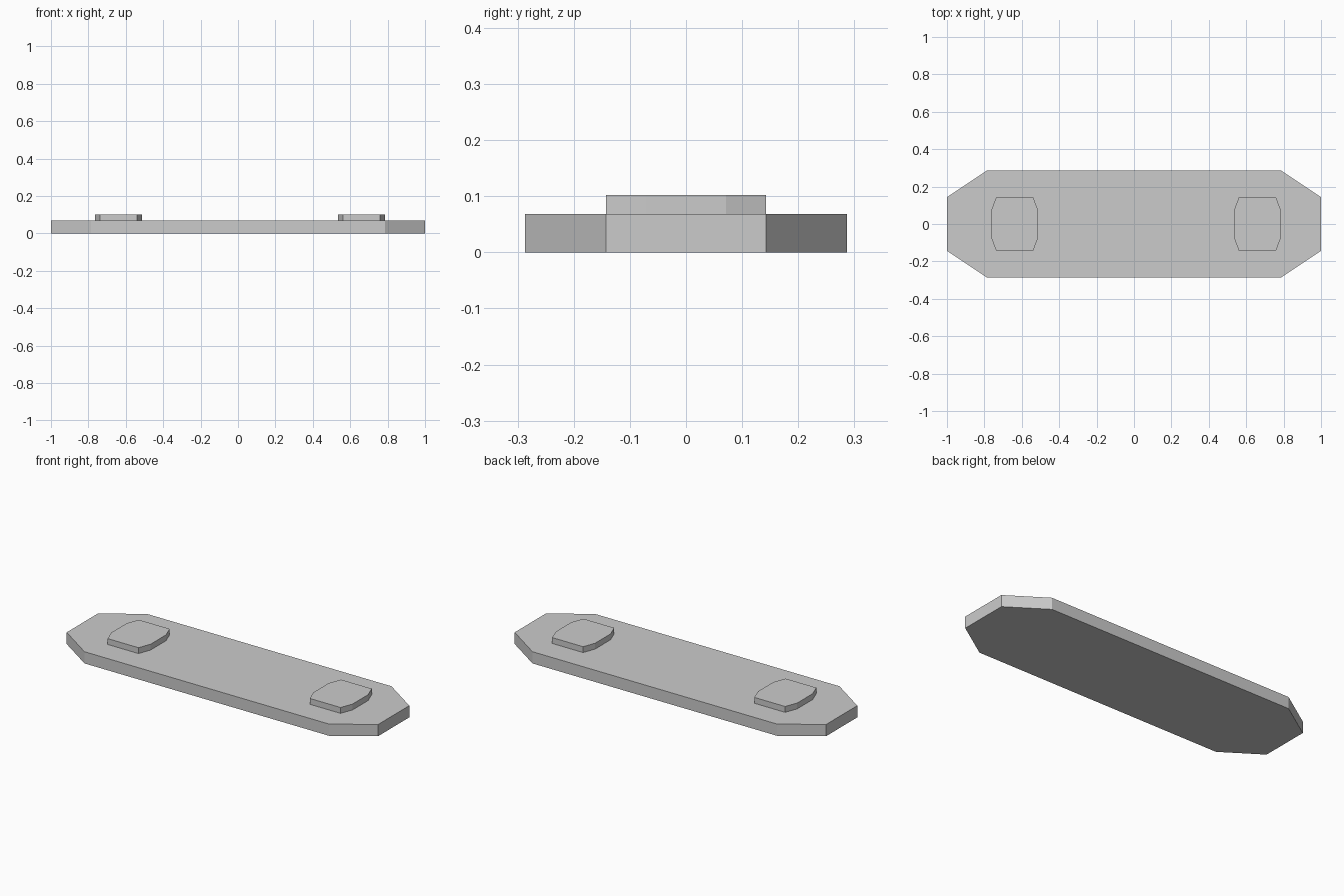
import bpy, bmesh

if "Cube" in bpy.data.objects:
    bpy.data.objects.remove(bpy.data.objects["Cube"])


def chamfered_slab(name, cx, half_x, half_y, inner_x, inner_y, z0, z1):
    """Extrude a rectangle with cut corners from z0 to z1."""
    quarter = [(half_x, inner_y), (inner_x, half_y)]
    half = quarter + [(-x, y) for x, y in reversed(quarter)]
    outline = half + [(-x, -y) for x, y in half]
    bm = bmesh.new()
    face = bm.faces.new([bm.verts.new((cx + x, y, z0)) for x, y in outline])
    ext = bmesh.ops.extrude_face_region(bm, geom=[face], use_keep_orig=True)
    top = [v for v in ext["geom"] if isinstance(v, bmesh.types.BMVert)]
    bmesh.ops.translate(bm, verts=top, vec=(0, 0, z1 - z0))
    bmesh.ops.recalc_face_normals(bm, faces=bm.faces)
    mesh = bpy.data.meshes.new(name)
    bm.to_mesh(mesh)
    bm.free()
    obj = bpy.data.objects.new(name, mesh)
    bpy.context.collection.objects.link(obj)
    return obj


# Long base plate with cut corners
chamfered_slab("base_plate", 0, 1.0, 0.287, 0.785, 0.143, 0, 0.068)

# Raised pads near both ends
for name, cx in (("left_pad", -0.638), ("right_pad", 0.66)):
    chamfered_slab(name, cx, 0.126, 0.143, 0.099, 0.071, 0.068, 0.102)
